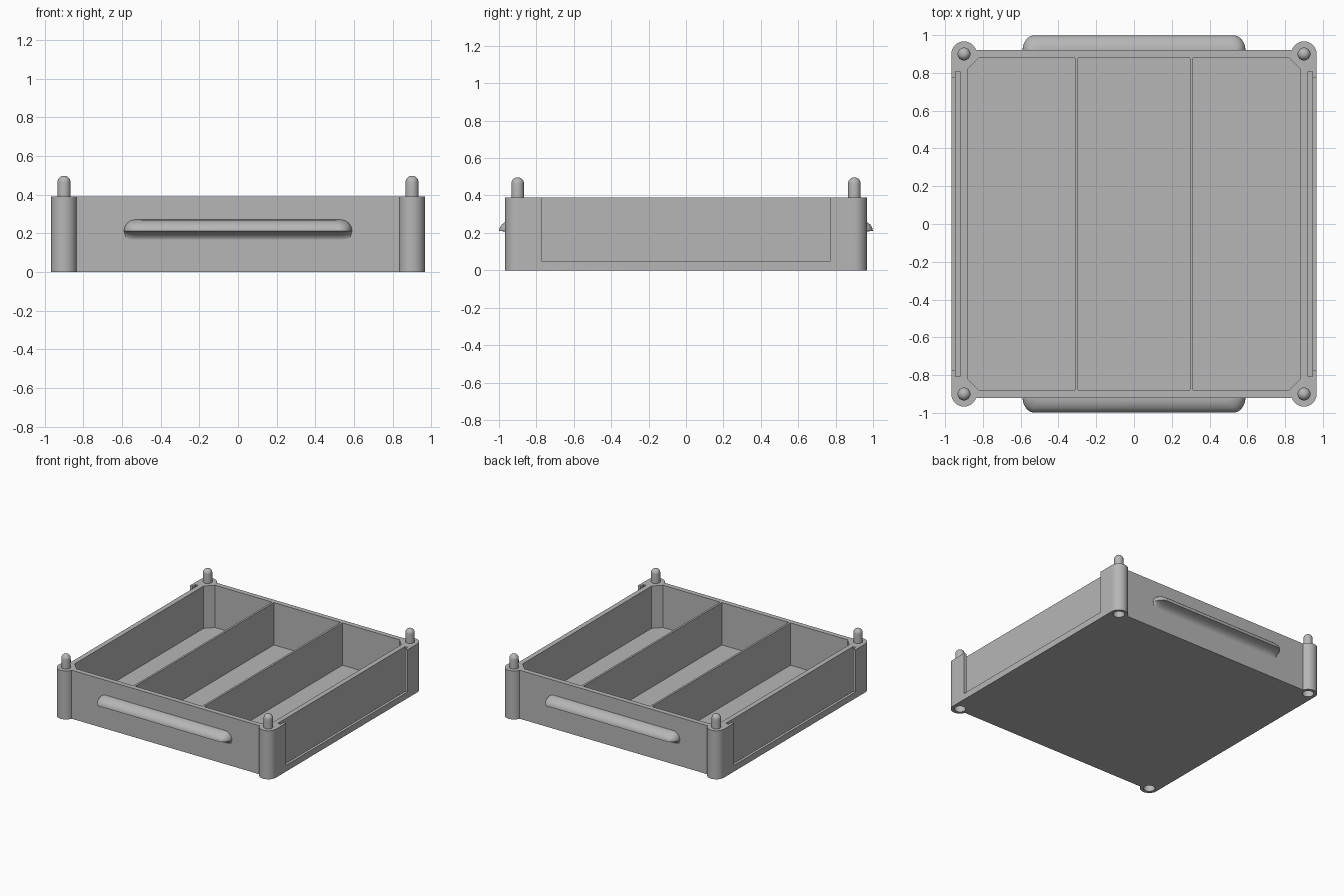
import bpy, bmesh
from math import sin, cos, pi, radians, asin

cube = bpy.data.objects.get("Cube")
if cube:
    bpy.data.objects.remove(cube, do_unlink=True)

grey = bpy.data.materials.new("plain grey")
grey.use_nodes = True
grey.diffuse_color = (0.47, 0.47, 0.47, 1)
grey.node_tree.nodes["Principled BSDF"].inputs["Base Color"].default_value = grey.diffuse_color

W, D, H = 0.967, 0.92, 0.39          # half width, half depth, wall height
POST, POST_R = 0.9, 0.067            # corner post centre and radius
FLOOR = 0.05


def make(name, bm, smooth=True):
    bmesh.ops.recalc_face_normals(bm, faces=bm.faces)
    mesh = bpy.data.meshes.new(name)
    bm.to_mesh(mesh)
    bm.free()
    ob = bpy.data.objects.new(name, mesh)
    bpy.context.collection.objects.link(ob)
    mesh.materials.append(grey)
    if smooth:
        shade(ob)
    return ob


def select(ob):
    bpy.ops.object.select_all(action='DESELECT')
    ob.select_set(True)
    bpy.context.view_layer.objects.active = ob


def shade(ob):
    select(ob)
    bpy.ops.object.shade_smooth_by_angle(angle=radians(35))


def prism(bm, pts, z0, z1):
    low = [bm.verts.new((x, y, z0)) for x, y in pts]
    top = [bm.verts.new((x, y, z1)) for x, y in pts]
    bm.faces.new(low[::-1])
    bm.faces.new(top)
    n = len(pts)
    for i in range(n):
        j = (i + 1) % n
        bm.faces.new((low[i], low[j], top[j], top[i]))


def box(bm, x0, x1, y0, y1, z0, z1):
    prism(bm, [(x0, y0), (x1, y0), (x1, y1), (x0, y1)], z0, z1)


def circle(cx, cy, r, n=32):
    return [(cx + r * cos(2 * pi * i / n), cy + r * sin(2 * pi * i / n)) for i in range(n)]


def cut(ob, bm):
    cutter = make("cutter", bm, False)
    cutter.hide_render = True
    mod = ob.modifiers.new("cut", 'BOOLEAN')
    mod.operation, mod.solver, mod.object = 'DIFFERENCE', 'EXACT', cutter
    select(ob)
    bpy.ops.object.modifier_apply(modifier=mod.name)
    bpy.data.objects.remove(cutter, do_unlink=True)


# Tray footprint: straight walls with a round post at each corner
end = pi - asin((D - POST) / POST_R)
arc = [(POST + POST_R * cos(end * i / 20), POST + POST_R * sin(end * i / 20)) for i in range(21)]
outline = arc + [(-x, y) for x, y in arc[::-1]]
outline += [(-x, -y) for x, y in outline]
bm = bmesh.new()
prism(bm, outline, 0, H)
tray = make("tray", bm, False)

# Three compartments, the outer ones with chamfered corners
bm = bmesh.new()
IN, C, DIV, T = 0.88, 0.06, 0.305, 0.008
box(bm, -DIV + T, DIV - T, -IN, IN, FLOOR, 1)
for s in (-1, 1):
    pts = [(DIV + T, -IN), (IN - C, -IN), (IN, C - IN), (IN, IN - C), (IN - C, IN), (DIV + T, IN)]
    prism(bm, [(s * x, y) for x, y in pts], FLOOR, 1)
cut(tray, bm)

# Sockets under the posts
bm = bmesh.new()
for sx in (-1, 1):
    for sy in (-1, 1):
        prism(bm, circle(sx * POST, sy * POST, 0.042), -0.1, 0.11)
cut(tray, bm)

# Panel slots in the side walls, then the windows that open them outward
bm = bmesh.new()
for s in (-1, 1):
    box(bm, *sorted((s * 0.92, s * 0.945)), -0.807, 0.807, 0.03, 1)
cut(tray, bm)
bm = bmesh.new()
for s in (-1, 1):
    box(bm, *sorted((s * 0.935, s * 1.1)), -0.773, 0.773, FLOOR, 1)
cut(tray, bm)
shade(tray)

# Domed stacking pegs
R, TOP = 0.034, 0.497
rings = [(R, H - 0.01)] + [(R * cos(t * pi / 16), TOP - R + R * sin(t * pi / 16)) for t in range(8)]
for sx, xname in ((-1, "right"), (1, "left")):
    for sy, yname in ((-1, "front"), (1, "back")):
        bm = bmesh.new()
        loops = [[bm.verts.new((x, y, z)) for x, y in circle(sx * POST, sy * POST, r)]
                 for r, z in rings]
        for a, b in zip(loops, loops[1:]):
            for i in range(32):
                j = (i + 1) % 32
                bm.faces.new((a[i], a[j], b[j], b[i]))
        bm.faces.new(loops[0])
        bm.faces.new(loops[-1])
        make(f"{yname}_{xname}_peg", bm)

# Handles: hollowed underside below the lip, quarter-round above it
OUT, LIP = 0.08, 0.21
steps = [i / 10 * pi / 2 for i in range(11)]
under = [(OUT * (1 - cos(t)), 0.16 + 0.05 * sin(t), 0.575 + 0.015 * sin(t)) for t in steps]
over = [(OUT * cos(t), LIP + 0.06 * sin(t), 0.53 + 0.06 * cos(t)) for t in steps]
rows = under + over[1:]


def handle_row(depth, half):
    r = 0.065
    side = [(half - r + r * cos(t), depth * sin(t)) for t in steps]
    return side + [(-x, y) for x, y in side[::-1]]


for s, name in ((-1, "front_handle"), (1, "back_handle")):
    bm = bmesh.new()
    grid = [[bm.verts.new((x, s * (D + y - 0.001), z)) for x, y in handle_row(d, half)]
            for d, z, half in rows]
    for a, b in zip(grid, grid[1:]):
        for i in range(len(a) - 1):
            bm.faces.new((a[i], a[i + 1], b[i + 1], b[i]))
        bm.faces.new((a[-1], a[0], b[0], b[-1]))
    bmesh.ops.remove_doubles(bm, verts=bm.verts, dist=0.00001)
    make(name, bm)
